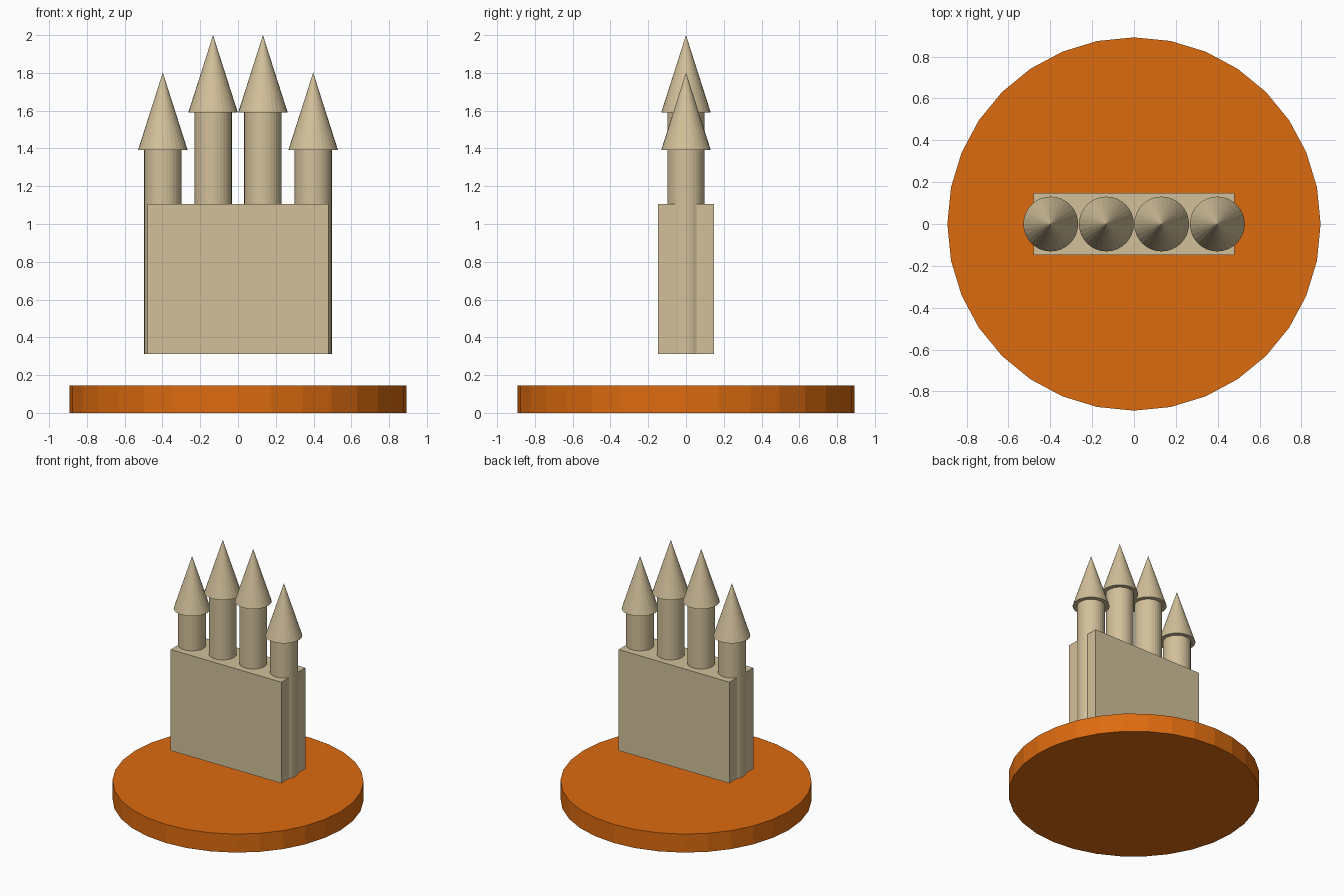
import bpy

if "Cube" in bpy.data.objects:
    bpy.data.objects.remove(bpy.data.objects["Cube"])


def make_material(name, rgb):
    mat = bpy.data.materials.new(name)
    mat.diffuse_color = (*rgb, 1.0)
    mat.use_nodes = True
    mat.node_tree.nodes["Principled BSDF"].inputs["Base Color"].default_value = mat.diffuse_color
    return mat


SAND = make_material("sandstone", (0.645, 0.527, 0.323))
ORANGE = make_material("orange", (0.716, 0.147, 0.005))


def finish(name, mat):
    obj = bpy.context.object
    obj.name = name
    obj.data.materials.append(mat)
    return obj


def cylinder(name, radius, x, z0, z1, mat):
    bpy.ops.mesh.primitive_cylinder_add(
        vertices=32, radius=radius, depth=z1 - z0, location=(x, 0, (z0 + z1) / 2))
    return finish(name, mat)


def cone(name, radius, x, z0, z1, mat):
    bpy.ops.mesh.primitive_cone_add(
        vertices=32, radius1=radius, radius2=0, depth=z1 - z0,
        location=(x, 0, (z0 + z1) / 2))
    return finish(name, mat)


# Round base disc
cylinder("base_disc", 0.892, 0, 0, 0.145, ORANGE)

# Wall block, floating above the disc
WALL_BOTTOM, WALL_TOP = 0.312, 1.105
bpy.ops.mesh.primitive_cube_add(size=1, location=(0, 0, (WALL_BOTTOM + WALL_TOP) / 2))
wall = finish("wall", SAND)
wall.scale = (0.96, 0.296, WALL_TOP - WALL_BOTTOM)

# Towers run down through the wall; the inner pair is taller
for side, label in ((-1, "left"), (1, "right")):
    for pos, x, eave in (("inner", 0.132, 1.59), ("outer", 0.398, 1.392)):
        cylinder(f"{label}_{pos}_tower", 0.099, side * x, WALL_BOTTOM, eave, SAND)
        cone(f"{label}_{pos}_roof", 0.131, side * x, eave, eave + 0.41, SAND)
